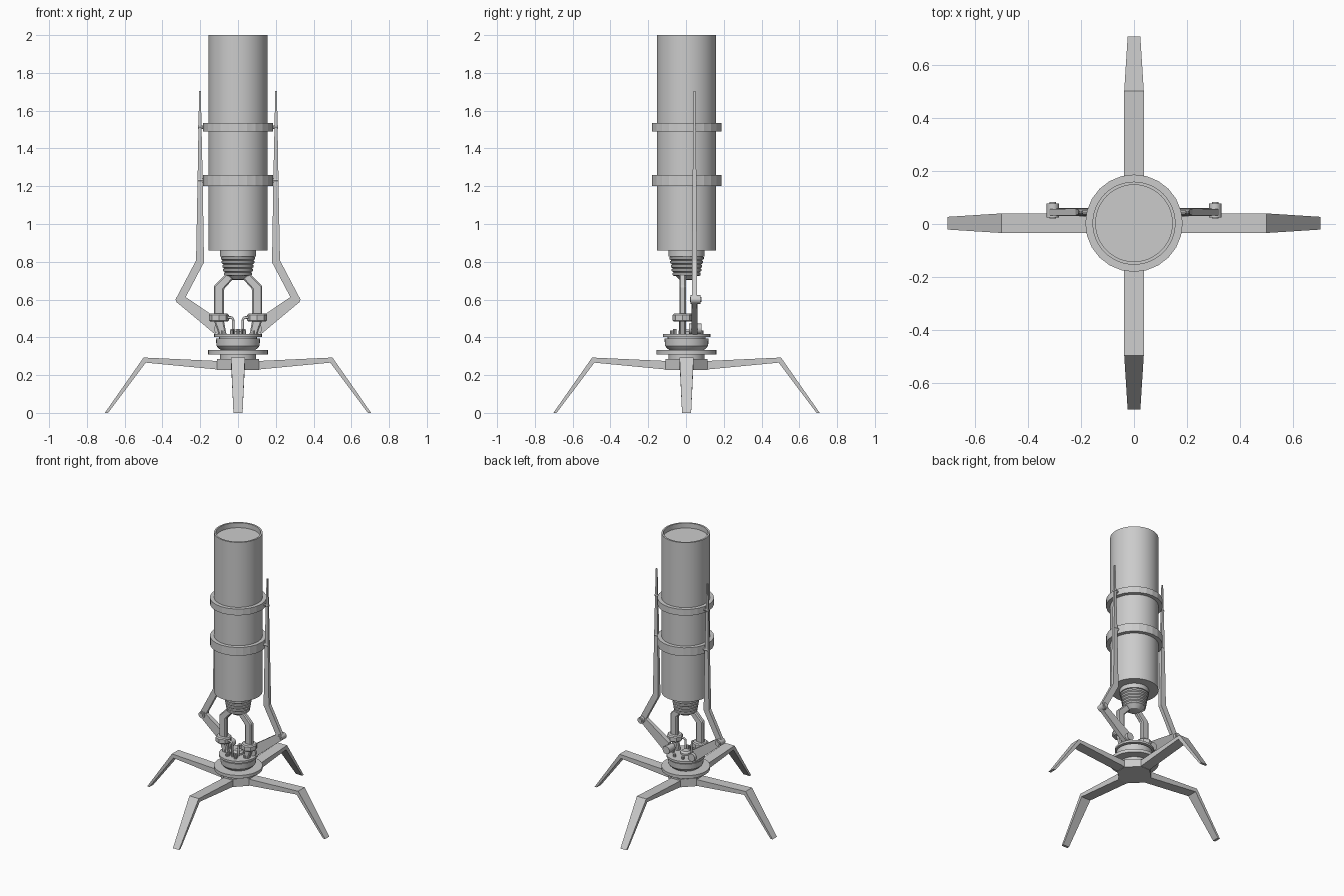
import bpy, bmesh, math
from mathutils import Vector, Matrix

if "Cube" in bpy.data.objects:
    bpy.data.objects.remove(bpy.data.objects["Cube"])

Y0 = 0.003  # small offset of the body axis


def finish(name, bm, smooth=False, matrix=None):
    if matrix:
        bm.transform(matrix)
    bmesh.ops.recalc_face_normals(bm, faces=bm.faces)
    me = bpy.data.meshes.new(name)
    bm.to_mesh(me)
    bm.free()
    ob = bpy.data.objects.new(name, me)
    bpy.context.collection.objects.link(ob)
    if smooth:
        bpy.ops.object.select_all(action='DESELECT')
        ob.select_set(True)
        bpy.context.view_layer.objects.active = ob
        bpy.ops.object.shade_smooth_by_angle(angle=math.radians(32))
    return ob


def skin(bm, rings, cap=True, close=False):
    """Bridge rings of equal length with quads."""
    vr = [[bm.verts.new(p) for p in r] for r in rings]
    n = len(vr[0])
    pairs = list(zip(vr, vr[1:])) + ([(vr[-1], vr[0])] if close else [])
    for a, b in pairs:
        for i in range(n):
            j = (i + 1) % n
            bm.faces.new((a[i], a[j], b[j], b[i]))
    if cap:
        bm.faces.new(vr[0])
        bm.faces.new(vr[-1])


def lathe(name, profile, seg=32, smooth=True, close=False, centre=(0, Y0)):
    bm = bmesh.new()
    rings = [[(centre[0] + r * math.cos(2 * math.pi * i / seg),
               centre[1] + r * math.sin(2 * math.pi * i / seg), z) for i in range(seg)]
             for r, z in profile]
    skin(bm, rings, not close, close)
    return finish(name, bm, smooth)


def rod(name, a, b, r, seg=16, smooth=True):
    a, b = Vector(a), Vector(b)
    bm = bmesh.new()
    bmesh.ops.create_cone(bm, cap_ends=True, segments=seg, radius1=r, radius2=r, depth=(b - a).length)
    rot = (b - a).to_track_quat('Z', 'Y').to_matrix().to_4x4()
    return finish(name, bm, smooth, Matrix.Translation((a + b) / 2) @ rot)


def bar(name, sections, yc=0.0, sx=1, matrix=None, bevel=0):
    """Sections: (x, z) on one edge, (x, z) on the other edge, half depth in y."""
    bm = bmesh.new()
    skin(bm, [[(sx * a, yc - h, b), (sx * a, yc + h, b), (sx * c, yc + h, d), (sx * c, yc - h, d)]
              for a, b, c, d, h in sections])
    ob = finish(name, bm, False, matrix)
    if bevel:
        m = ob.modifiers.new("Bevel", 'BEVEL')
        m.width, m.segments = bevel, 1
    return ob


def pipe(name, pts, r):
    cu = bpy.data.curves.new(name, 'CURVE')
    cu.dimensions, cu.bevel_depth, cu.bevel_resolution, cu.use_fill_caps = '3D', r, 2, True
    sp = cu.splines.new('POLY')
    sp.points.add(len(pts) - 1)
    for p, q in zip(sp.points, pts):
        p.co = (*q, 1)
    ob = bpy.data.objects.new(name, cu)
    bpy.context.collection.objects.link(ob)


# Tall canister with shallow recess, and its two clamp rings
lathe("canister", [(0.157, 0.86), (0.157, 2.0), (0.145, 2.0), (0.145, 1.965)], 48)
for nm, z0, z1 in (("lower_clamp_ring", 1.2, 1.26), ("upper_clamp_ring", 1.49, 1.535)):
    lathe(nm, [(0.15, z0), (0.184, z0), (0.184, z1), (0.15, z1)], 24, False, True)

# Ribbed neck below the canister
ribs = []
for i in range(6):
    r, z = 0.095 - 0.004 * i, 0.862 - 0.021 * i
    if i == 0:
        ribs += [(r, z), (r, z - 0.033)]
    else:
        z -= 0.013
        ribs += [(r - 0.007, z), (r, z - 0.003), (r, z - 0.014), (r - 0.007, z - 0.018)]
lathe("ribbed_neck", ribs + [(0.068, 0.735), (0.04, 0.707), (0.02, 0.703)], 32)

# Turned pedestal
lathe("pedestal", [(0.095, 0.27), (0.095, 0.31), (0.158, 0.31), (0.158, 0.332), (0.09, 0.332),
                   (0.103, 0.342), (0.114, 0.355), (0.117, 0.395), (0.1, 0.395), (0.1, 0.403),
                   (0.126, 0.403), (0.126, 0.418)], 32)

# Hub and four bent legs
bm = bmesh.new()
a, b = 0.112, 0.037
outline = [(a, -b), (a, b), (b, a), (-b, a), (-a, b), (-a, -b), (-b, -a), (b, -a)]
skin(bm, [[(x, y + Y0, z) for x, y in outline] for z in (0.228, 0.285)])
finish("leg_hub", bm)
for i, nm in enumerate(("right_leg", "back_leg", "left_leg", "front_leg")):
    bar(nm, [(0.09, 0.274, 0.09, 0.228, 0.037), (0.5, 0.293, 0.488, 0.266, 0.037),
             (0.705, 0.0, 0.688, 0.0, 0.024)],
        matrix=Matrix.Translation((0, Y0, 0)) @ Matrix.Rotation(i * math.pi / 2, 4, 'Z'))

for sx, side in ((1, "right"), (-1, "left")):
    # Fork prong holding the neck, with its collar
    bar(side + "_fork_prong", [(0.058, 0.742, 0.025, 0.71, 0.017), (0.128, 0.672, 0.075, 0.655, 0.017),
                               (0.128, 0.49, 0.075, 0.49, 0.017), (0.1, 0.41, 0.06, 0.41, 0.017)],
        -0.018, sx, bevel=0.007)
    lathe(side + "_fork_collar", [(0.046, 0.483), (0.053, 0.49), (0.053, 0.518), (0.046, 0.525)],
          8, False, centre=(sx * 0.101, -0.018))

    # Jointed side arm: lower link, elbow, tapering upper link
    bar(side + "_lower_link", [(0.29, 0.622, 0.32, 0.582, 0.014), (0.095, 0.49, 0.12, 0.415, 0.017)],
        0.045, sx)
    rod(side + "_elbow", (sx * 0.307, 0.025, 0.6), (sx * 0.307, 0.078, 0.6), 0.023)
    rod(side + "_elbow_pin", (sx * 0.307, 0.02, 0.6), (sx * 0.307, 0.083, 0.6), 0.013)
    rod(side + "_shoulder", (sx * 0.1, 0.016, 0.445), (sx * 0.1, 0.083, 0.445), 0.027)
    bar(side + "_upper_link", [(0.328, 0.605, 0.285, 0.598, 0.012), (0.222, 0.807, 0.18, 0.797, 0.013),
                               (0.214, 1.23, 0.187, 1.23, 0.010), (0.206, 1.705, 0.197, 1.705, 0.004)],
        0.045, sx)
    for z, r in ((1.23, 0.013), (1.513, 0.009)):
        rod(side + "_clamp_pin", (sx * 0.165, 0.045, z), (sx * 0.212, 0.045, z), r, 8)

    # Bent hose from the collar to the deck
    pipe(side + "_hose", [(sx * x, -0.03, z) for x, z in
                          ((0.06, 0.505), (0.035, 0.505), (0.027, 0.498), (0.025, 0.48), (0.025, 0.41))], 0.007)

# Small fittings on the pedestal deck
lathe("deck_boss", [(0.035, 0.415), (0.035, 0.43), (0.024, 0.442)], 16)
for i in range(8):
    t = (i + 0.5) * math.pi / 4
    x, y = 0.085 * math.cos(t), 0.085 * math.sin(t) + Y0
    rod("deck_peg", (x, y, 0.41), (x, y, 0.436), 0.01, 8)
for i in range(3):
    x = (i - 1) * 0.03
    rod("deck_valve", (x, -0.06, 0.41), (x, -0.06, 0.445), 0.009, 8)
